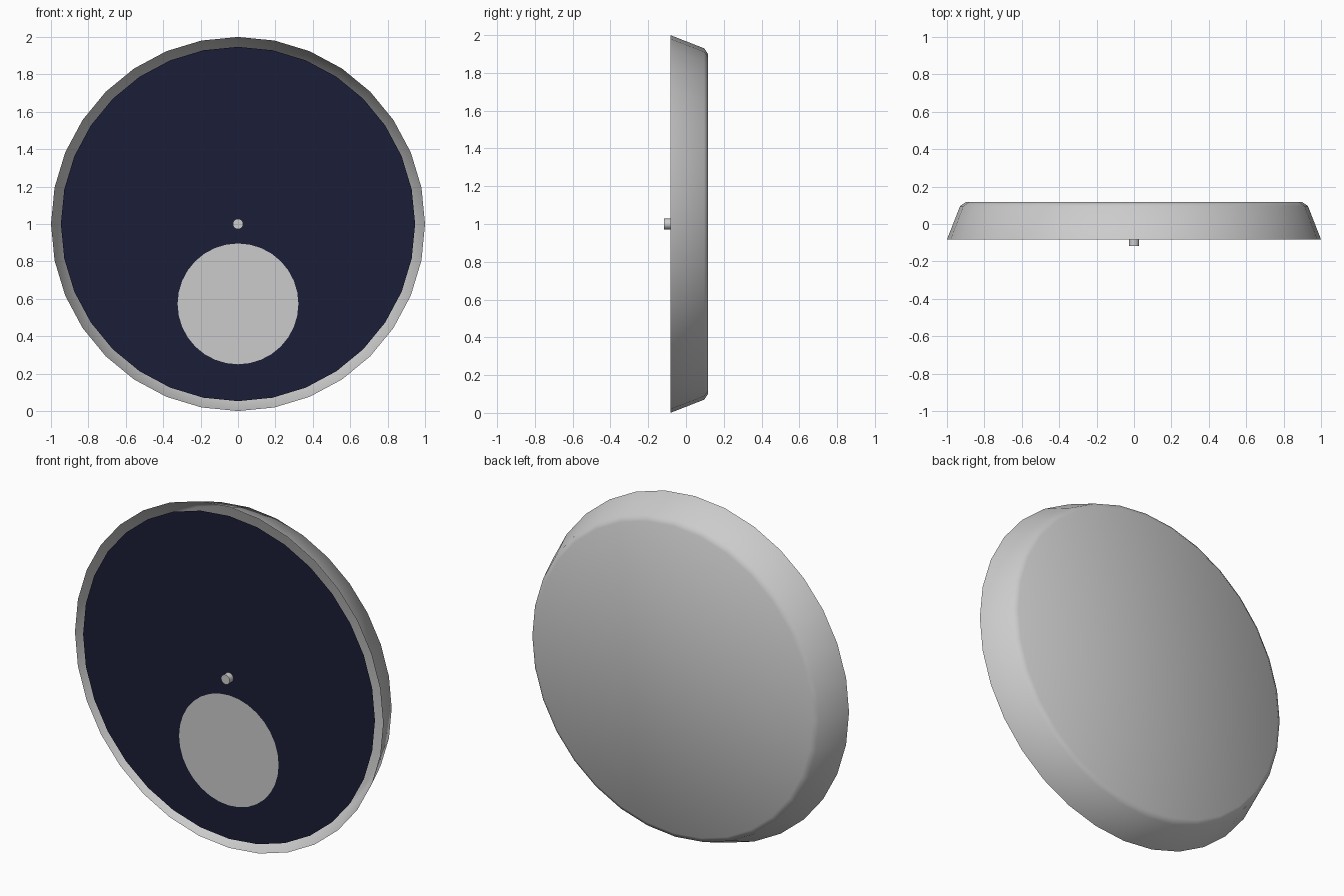
import bpy, bmesh, math

if "Cube" in bpy.data.objects:
    bpy.data.objects.remove(bpy.data.objects["Cube"])

SIDES = 32


def make_object(name, bm, colour=None):
    bmesh.ops.remove_doubles(bm, verts=bm.verts, dist=1e-5)
    mesh = bpy.data.meshes.new(name)
    bm.to_mesh(mesh)
    bm.free()
    obj = bpy.data.objects.new(name, mesh)
    bpy.context.collection.objects.link(obj)
    if colour:
        mat = bpy.data.materials.new(name + "_paint")
        mat.diffuse_color = colour
        mat.use_nodes = True
        mat.node_tree.nodes["Principled BSDF"].inputs["Base Color"].default_value = mat.diffuse_color
        mesh.materials.append(mat)
    bpy.context.view_layer.objects.active = obj
    obj.select_set(True)
    bpy.ops.object.shade_smooth_by_angle(angle=math.radians(40))
    obj.select_set(False)
    return obj


def turned(name, profile, z, cap_first=False, cap_last=False, colour=None):
    """Sweep (radius, y) points round the y axis at height z."""
    bm = bmesh.new()
    rings = []
    for r, y in profile:
        rings.append([bm.verts.new((r * math.sin(a), y, z + r * math.cos(a)))
                      for a in (2 * math.pi * i / SIDES for i in range(SIDES))])
    for a, b in zip(rings, rings[1:]):
        for i in range(SIDES):
            j = (i + 1) % SIDES
            bm.faces.new((a[i], a[j], b[j], b[i]))
    if cap_first:
        bm.faces.new(rings[0][::-1])
    if cap_last:
        bm.faces.new(rings[-1])
    return make_object(name, bm, colour)


# Shallow open case: flared wall, bevelled back edge, flat back
turned("clock_case", [(1.0, -0.083), (0.93, 0.096), (0.90, 0.117)], 1.0, cap_last=True)

# Dark dial, flush with the rim, leaving a gap all round
turned("dial", [(0.947, -0.083)], 1.0, cap_first=True, colour=(0.011, 0.013, 0.038, 1))

# Small round inset dial
turned("small_dial", [(0.323, -0.085)], 0.573, cap_first=True)

# Centre pin
turned("centre_pin", [(0.028, -0.117), (0.028, -0.083)], 1.0, cap_first=True, cap_last=True)
